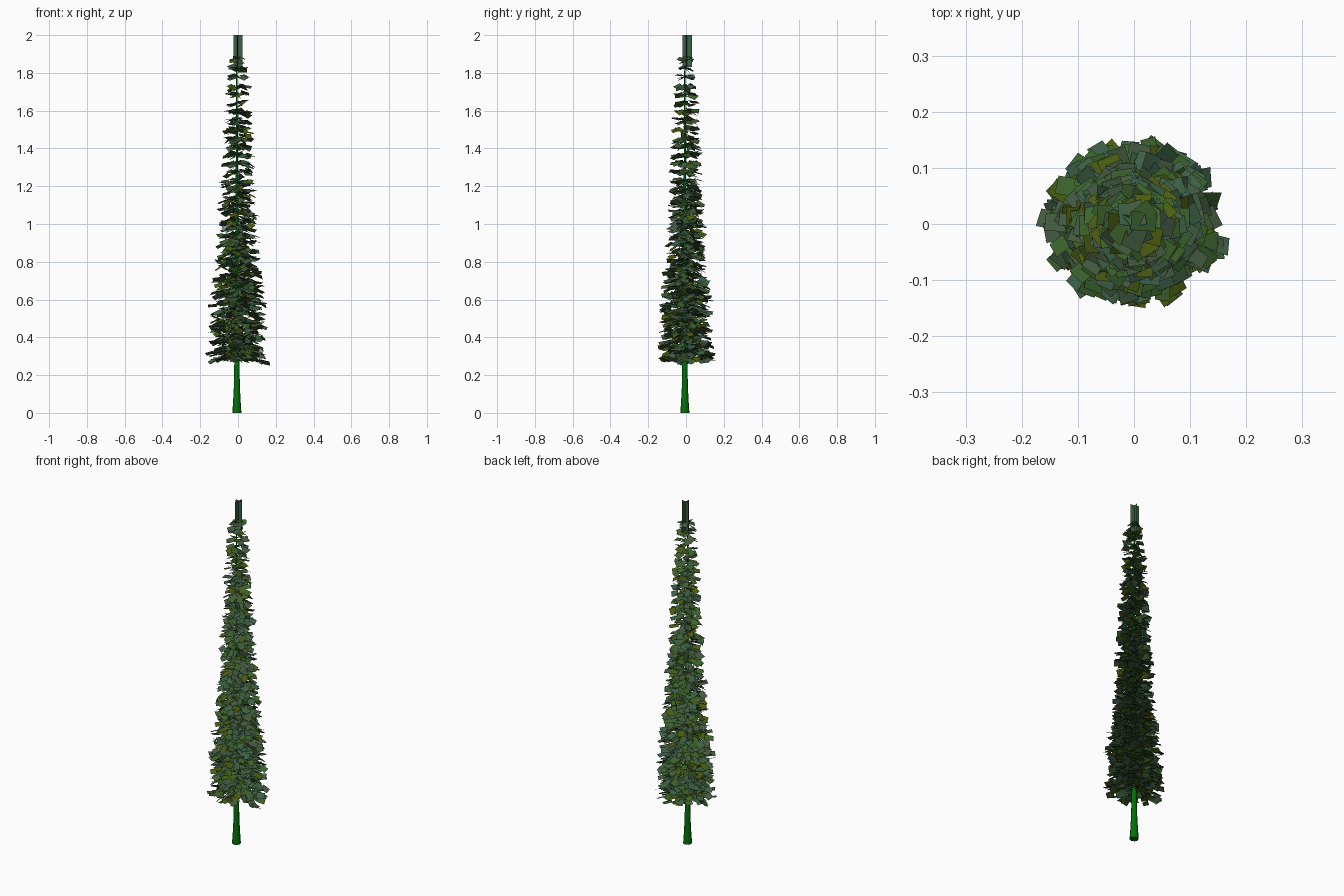
import bpy, bmesh, math, random
from mathutils import Matrix, Vector

if "Cube" in bpy.data.objects:
    bpy.data.objects.remove(bpy.data.objects["Cube"])

random.seed(11)


def material(name, rgb):
    m = bpy.data.materials.new(name)
    m.diffuse_color = (*rgb, 1)
    m.use_nodes = True
    m.node_tree.nodes["Principled BSDF"].inputs["Base Color"].default_value = m.diffuse_color
    return m


def make_object(name, bm, mats):
    me = bpy.data.meshes.new(name)
    bm.to_mesh(me)
    bm.free()
    ob = bpy.data.objects.new(name, me)
    bpy.context.collection.objects.link(ob)
    for m in mats:
        me.materials.append(m)
    return ob


def card(bm, mat, length, width, index):
    # flat leaf card, lying in its local xy plane
    pts = [(-length / 2, -width / 2), (length / 2, -width / 2),
           (length / 2, width / 2), (-length / 2, width / 2)]
    f = bm.faces.new([bm.verts.new(mat @ Vector((x, y, 0))) for x, y in pts])
    f.material_index = index


def lerp_profile(points, z):
    for (z0, r0), (z1, r1) in zip(points, points[1:]):
        if z <= z1:
            return r0 + (r1 - r0) * max(0, (z - z0) / (z1 - z0))
    return points[-1][1]


# trunk: eight-sided tapering pole with a flared foot
bm = bmesh.new()
SIDES = 8
rings = []
for z, r in [(0, .024), (.06, .020), (.14, .016), (.3, .013), (.8, .009), (1.3, .006), (1.86, .003)]:
    rings.append([bm.verts.new((-.006 + r * math.cos(2 * math.pi * i / SIDES),
                                -.006 + r * math.sin(2 * math.pi * i / SIDES), z)) for i in range(SIDES)])
for a, b in zip(rings, rings[1:]):
    for i in range(SIDES):
        j = (i + 1) % SIDES
        bm.faces.new((a[i], a[j], b[j], b[i]))
bm.faces.new(rings[0][::-1])
bm.faces.new(rings[-1])
trunk = make_object("trunk", bm, [material("trunk_green", (0.0, 0.17, 0.002))])
for p in trunk.data.polygons:
    p.use_smooth = len(p.vertices) == 4

# foliage: tiers of drooping branches made of overlapping leaf cards
greens = [material("leaf_green", (0.045, 0.125, 0.025)),
          material("leaf_blue_green", (0.045, 0.115, 0.06)),
          material("leaf_olive", (0.07, 0.11, 0.005)),
          material("leaf_grey_green", (0.055, 0.10, 0.05))]
envelope = [(.28, .158), (.6, .142), (.75, .120), (.9, .110), (1.2, .092),
            (1.5, .074), (1.75, .062), (1.85, .044)]
bm = bmesh.new()
z, turn = .295, 0.0
while z < 1.86:
    reach = lerp_profile(envelope, z)
    branches = max(9, round(reach * 140))
    turn += 0.7
    spread = .020 if z < 1.2 else .010
    for b in range(branches):
        angle = turn + 2 * math.pi * b / branches + random.uniform(-.2, .2)
        tip = reach * random.uniform(.82, 1.06) * (1 + .05 * math.cos(2 * angle))
        droop = random.uniform(.0, .40)
        base_z = z + random.uniform(-spread, spread)
        r = tip - .020
        while r > .016:
            a = angle + random.uniform(-.18, .18)
            pos = Vector((r * math.cos(a), r * math.sin(a),
                          base_z + .016 - droop * r * .8 + random.uniform(-.006, .006)))
            rot = (Matrix.Rotation(a + random.uniform(-.5, .5), 4, 'Z')
                   @ Matrix.Rotation(droop + random.uniform(-.25, .25), 4, 'Y')
                   @ Matrix.Rotation(random.uniform(-.7, .7), 4, 'X'))
            card(bm, Matrix.Translation(pos) @ rot, random.uniform(.036, .050),
                 random.uniform(.030, .040), random.choices(range(4), (4, 4, 3, 3))[0])
            r -= .028
    z += .040 if z < 1.2 else .046
make_object("foliage", bm, greens)

# top shoot: crossed upright cards
bm = bmesh.new()
for a in (-.2, math.pi / 2 - .2):
    m = (Matrix.Translation((0, .006, 1.915)) @ Matrix.Rotation(a, 4, 'Z')
         @ Matrix.Rotation(math.pi / 2, 4, 'X'))
    card(bm, m, .050, .17, 0)
make_object("top_shoot", bm, [greens[1]])
